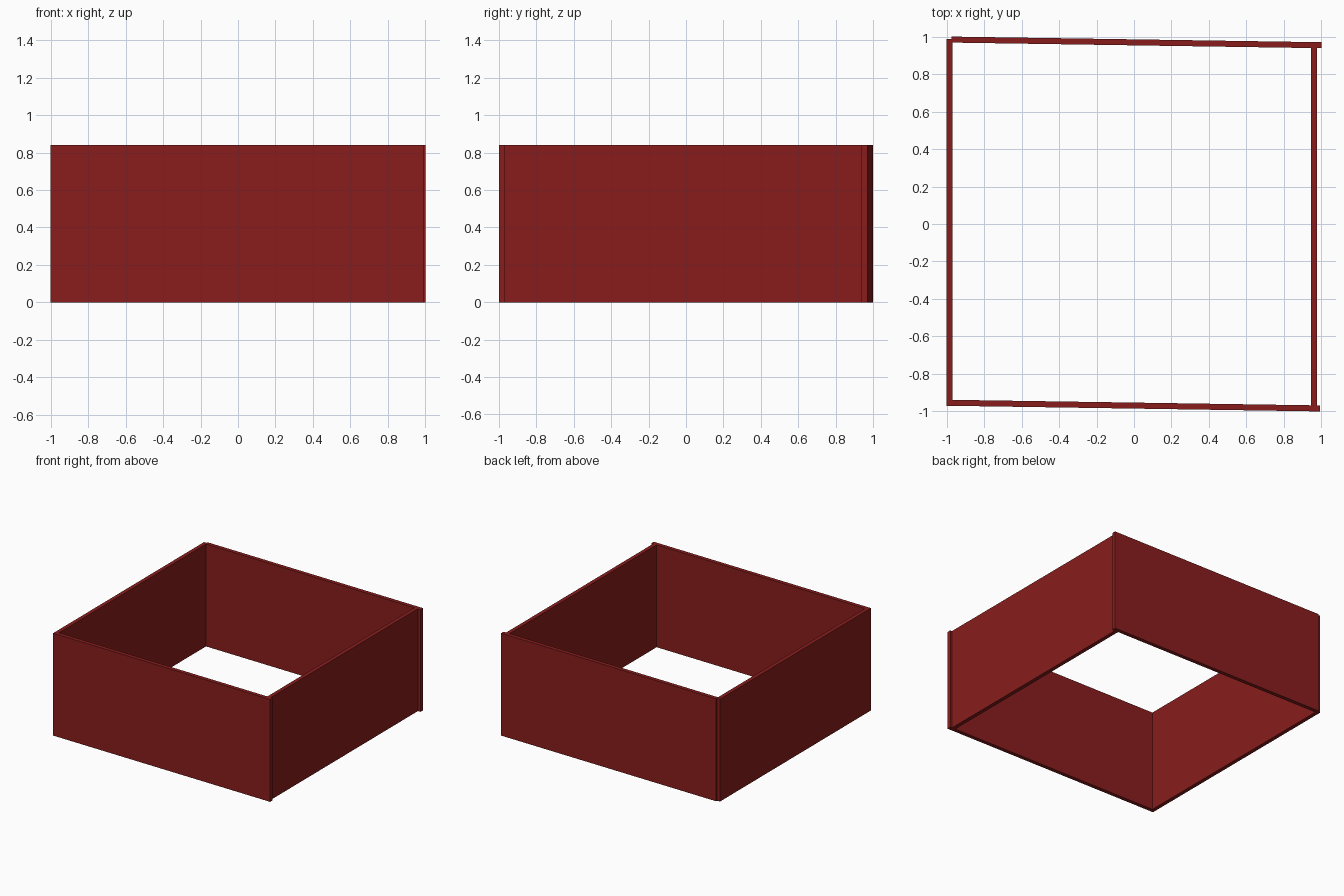
import bpy
import math

if "Cube" in bpy.data.objects:
    bpy.data.objects.remove(bpy.data.objects["Cube"])

HEIGHT = 0.84
THICK = 0.032

red = bpy.data.materials.new("dark_red")
red.diffuse_color = (0.25, 0.012, 0.012, 1)
red.use_nodes = True
red.node_tree.nodes["Principled BSDF"].inputs["Base Color"].default_value = red.diffuse_color


def wall(name, start, end):
    """Upright panel whose centre line runs from start to end in plan."""
    dx, dy = end[0] - start[0], end[1] - start[1]
    centre = ((start[0] + end[0]) / 2, (start[1] + end[1]) / 2, HEIGHT / 2)
    bpy.ops.mesh.primitive_cube_add(size=1, location=centre,
                                    rotation=(0, 0, math.atan2(dy, dx)))
    panel = bpy.context.object
    panel.name = name
    panel.scale = (math.hypot(dx, dy), THICK, HEIGHT)
    bpy.ops.object.transform_apply(location=False, rotation=False, scale=True)
    panel.data.materials.append(red)


# Side walls run straight along y
wall("left_wall", (-0.984, -0.97), (-0.984, 0.988))
wall("right_wall", (0.96, -0.98), (0.96, 0.96))

# Front and back walls are slightly skewed
wall("front_wall", (-0.985, -0.954), (0.992, -0.984))
wall("back_wall", (-0.974, 0.984), (1.0, 0.954))
